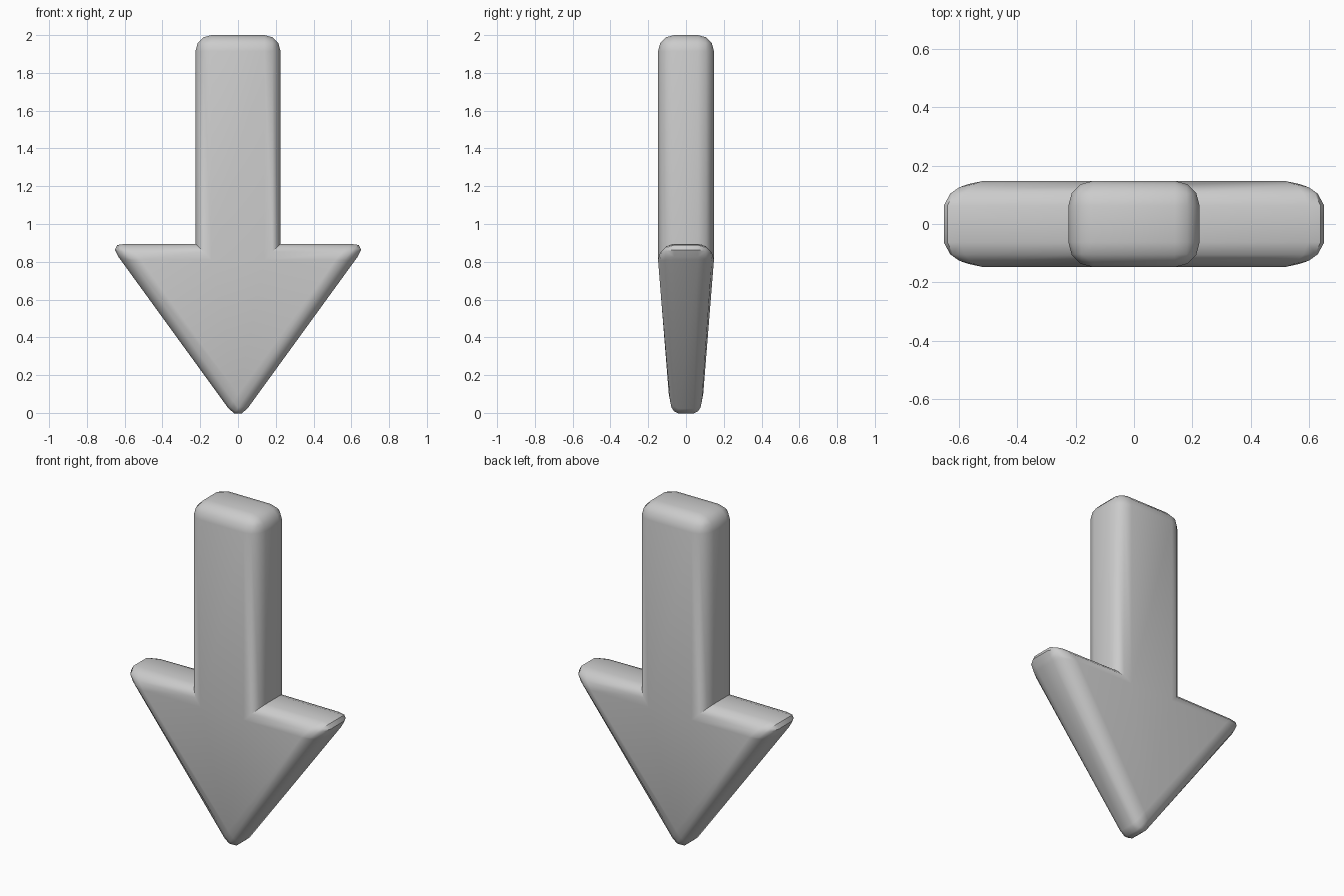
import bpy, bmesh

if "Cube" in bpy.data.objects:
    bpy.data.objects.remove(bpy.data.objects["Cube"])

HALF_T = 0.148   # half thickness
ROUND = 0.085    # edge rounding
SHOULDER = 0.895

# Right half of the arrow outline (x, z), mirrored to the left
half = [(0.683, SHOULDER), (0.225, SHOULDER), (0.225, 2.0)]
outline = [(0, -0.046)] + half + [(-x, z) for x, z in reversed(half)]

# Extruded arrow plate
bm = bmesh.new()
face = bm.faces.new([bm.verts.new((x, -HALF_T, z)) for x, z in outline])
ext = bmesh.ops.extrude_face_region(bm, geom=[face])
for v in ext["geom"]:
    if isinstance(v, bmesh.types.BMVert):
        v.co.y = HALF_T
bmesh.ops.recalc_face_normals(bm, faces=bm.faces[:])

# Round every edge except the two inner corners beside the shaft
def inner_corner(e):
    return all(abs(abs(v.co.x) - 0.225) < 1e-4 and abs(v.co.z - SHOULDER) < 1e-4
               for v in e.verts)

edges = [e for e in bm.edges if not inner_corner(e)]
bmesh.ops.bevel(bm, geom=edges, offset=ROUND, offset_type='OFFSET',
                segments=3, profile=0.5, affect='EDGES', clamp_overlap=False)

# Split at the shoulder line, then thin the head towards its tip
hinge = SHOULDER - ROUND
bmesh.ops.bisect_plane(bm, geom=bm.verts[:] + bm.edges[:] + bm.faces[:], dist=1e-4,
                       plane_co=(0, 0, hinge), plane_no=(0, 0, 1))
for v in bm.verts:
    if v.co.z < hinge:
        v.co.y *= 1 - 0.385 * min(1, (hinge - v.co.z) / 0.71)
bmesh.ops.recalc_face_normals(bm, faces=bm.faces[:])

mesh = bpy.data.meshes.new("arrow")
bm.to_mesh(mesh)
bm.free()
arrow = bpy.data.objects.new("arrow", mesh)
bpy.context.collection.objects.link(arrow)

# Smooth shading with crisp inner corners
bpy.context.view_layer.objects.active = arrow
arrow.select_set(True)
bpy.ops.object.shade_smooth_by_angle(angle=0.8)
